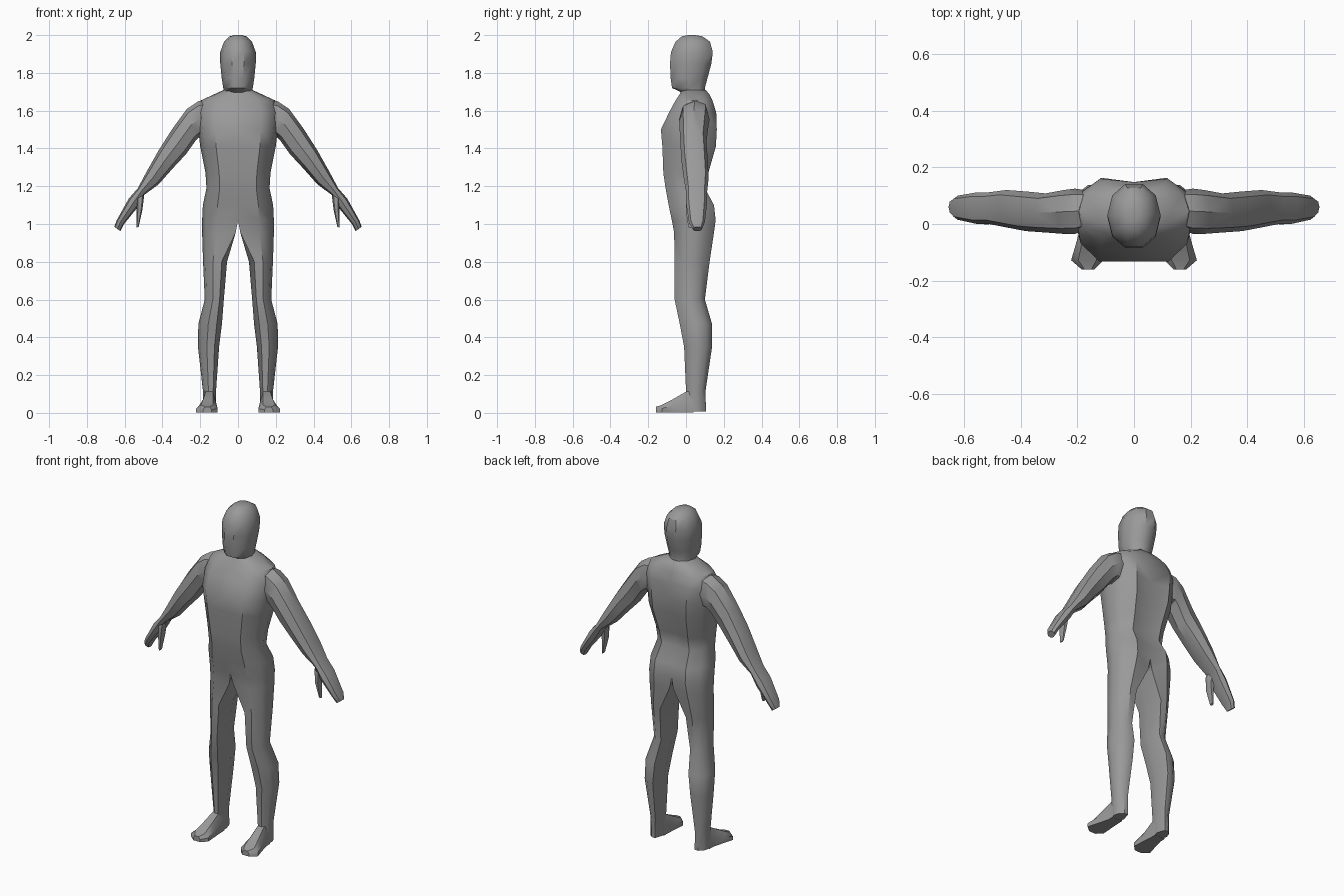
import bpy, bmesh, math
from mathutils import Vector

if "Cube" in bpy.data.objects:
    bpy.data.objects.remove(bpy.data.objects["Cube"])

grey = bpy.data.materials.new("plain grey")
grey.diffuse_color = (0.32, 0.32, 0.32, 1)
grey.use_nodes = True
grey.node_tree.nodes["Principled BSDF"].inputs["Base Color"].default_value = grey.diffuse_color


def loft(name, rings, mirror=True, cap_start=True, angle=35):
    """Skin a list of equal-length point rings, optionally mirrored in x."""
    bm = bmesh.new()
    loops = [[bm.verts.new(p) for p in ring] for ring in rings]
    n = len(loops[0])
    for a, b in zip(loops, loops[1:]):
        for i in range(n):
            j = (i + 1) % n
            bm.faces.new((a[i], a[j], b[j], b[i]))
    bm.faces.new(loops[-1])
    start = bm.faces.new(loops[0])
    bmesh.ops.recalc_face_normals(bm, faces=bm.faces[:])
    # drop hidden faces: inner start cap and faces on the mirror plane
    drop = [] if cap_start else [start]
    drop += [f for f in bm.faces if f not in drop and all(abs(v.co.x) < 1e-4 for v in f.verts)]
    if drop:
        bmesh.ops.delete(bm, geom=drop, context='FACES')
    mesh = bpy.data.meshes.new(name)
    bm.to_mesh(mesh)
    bm.free()
    mesh.materials.append(grey)
    ob = bpy.data.objects.new(name, mesh)
    bpy.context.collection.objects.link(ob)
    bpy.ops.object.select_all(action='DESELECT')
    ob.select_set(True)
    bpy.context.view_layer.objects.active = ob
    bpy.ops.object.shade_smooth_by_angle(angle=math.radians(angle))
    if mirror:
        m = ob.modifiers.new("mirror", 'MIRROR')
        m.use_clip = True
    return ob


def half_ring(z, xi, xo, yf, yb, groove=0.0):
    """Half of a torso section, or a whole leg section when xi > 0."""
    w, d = xo - xi, yb - yf
    r = 0.22 if xi > 0.02 else 0.0
    ym = yf + 0.52 * d
    shape = [(r, yf), (0.58, yf), (0.9, yf + 0.22 * d), (1, ym),
             (0.88, yb - 0.2 * d), (0.55, yb), (r, yb - groove), (0, ym)]
    return [(xi + u * w, y, z) for u, y in shape]


def oval(top, bot, yf, yb, n=8, power=0.85):
    """Section spanning top to bottom in xz and front to back in y."""
    t, b = Vector((top[0], 0, top[1])), Vector((bot[0], 0, bot[1]))
    pts = []
    for i in range(n):
        a = 2 * math.pi * i / n
        c, s = (math.copysign(abs(f) ** power, f) for f in (math.cos(a), math.sin(a)))
        p = (t + b) / 2 + (t - b) / 2 * c
        pts.append((p.x, (yf + yb) / 2 + (yb - yf) / 2 * s, p.z))
    return pts


# torso running down into the legs: z, inner x, outer x, front y, back y, spine groove
body = [(1.71, 0, .075, -.02, .105, 0), (1.685, 0, .13, -.035, .125, 0),
        (1.655, 0, .195, -.055, .14, .005), (1.59, 0, .215, -.09, .16, .012),
        (1.50, 0, .21, -.133, .163, .015), (1.41, 0, .20, -.125, .158, .02),
        (1.27, 0, .172, -.12, .118, .02), (1.19, 0, .167, -.108, .10, .012),
        (1.10, 0, .186, -.092, .148, .015), (1.02, 0, .19, -.075, .157, .02),
        (.955, .012, .19, -.063, .148, .01), (.80, .058, .185, -.06, .125, 0),
        (.60, .075, .176, -.06, .10, 0), (.47, .085, .21, -.033, .138, 0),
        (.35, .10, .212, -.01, .138, 0), (.12, .116, .186, .0, .104, 0),
        (.008, .116, .186, .0, .105, 0)]
loft("torso_and_legs", [half_ring(*r) for r in body], angle=40)

# head and neck: z, half width, front y, back y
head = [(1.68, .075, .0, .108), (1.705, .074, -.045, .105), (1.72, .078, -.078, .104),
        (1.77, .086, -.086, .118), (1.85, .094, -.09, .14), (1.91, .094, -.085, .147),
        (1.965, .074, -.06, .132), (1.993, .045, -.025, .09), (2.0, .02, .01, .05)]
loft("head", [[(x, y, z) for x, y, _ in oval((w, z), (-w, z), yf, yb, 10, .95)]
              for z, w, yf, yb in head], mirror=False, cap_start=False, angle=40)

# arm and hand: upper edge xz, lower edge xz, front y, back y
arm = [((.16, 1.66), (.19, 1.46), -.02, .12), ((.21, 1.65), (.205, 1.46), -.035, .125),
       ((.27, 1.61), (.225, 1.44), -.035, .12), ((.35, 1.50), (.275, 1.37), -.03, .108),
       ((.42, 1.39), (.345, 1.295), -.025, .115), ((.482, 1.28), (.42, 1.21), -.012, .12),
       ((.53, 1.19), (.495, 1.155), .0, .112), ((.578, 1.135), (.53, 1.09), .0, .112),
       ((.642, 1.02), (.603, 1.0), .015, .10), ((.655, .985), (.622, .962), .035, .085)]
loft("arm", [oval(*r) for r in arm], cap_start=False)

# thumb
thumb = [((.54, 1.13), (.496, 1.155), .0, .055), ((.537, 1.07), (.506, 1.075), -.004, .045),
         ((.538, .98), (.526, .985), .012, .035)]
loft("thumb", [oval(*r, n=6) for r in thumb], cap_start=False)

# foot: y, inner x, outer x, top z, skew of the tip
foot = [(.04, .118, .184, .118), (.0, .117, .186, .112), (-.07, .112, .205, .072),
        (-.128, .108, .222, .042), (-.16, .14, .185, .032)]
rings = []
for y, xi, xo, zt in foot:
    w = xo - xi
    rings.append([(xi, y, .002), (xo, y, .002), (xo, y, zt * .55),
                  (xo - .22 * w, y, zt), (xi + .22 * w, y, zt), (xi, y, zt * .55)])
loft("foot", rings, cap_start=False)
